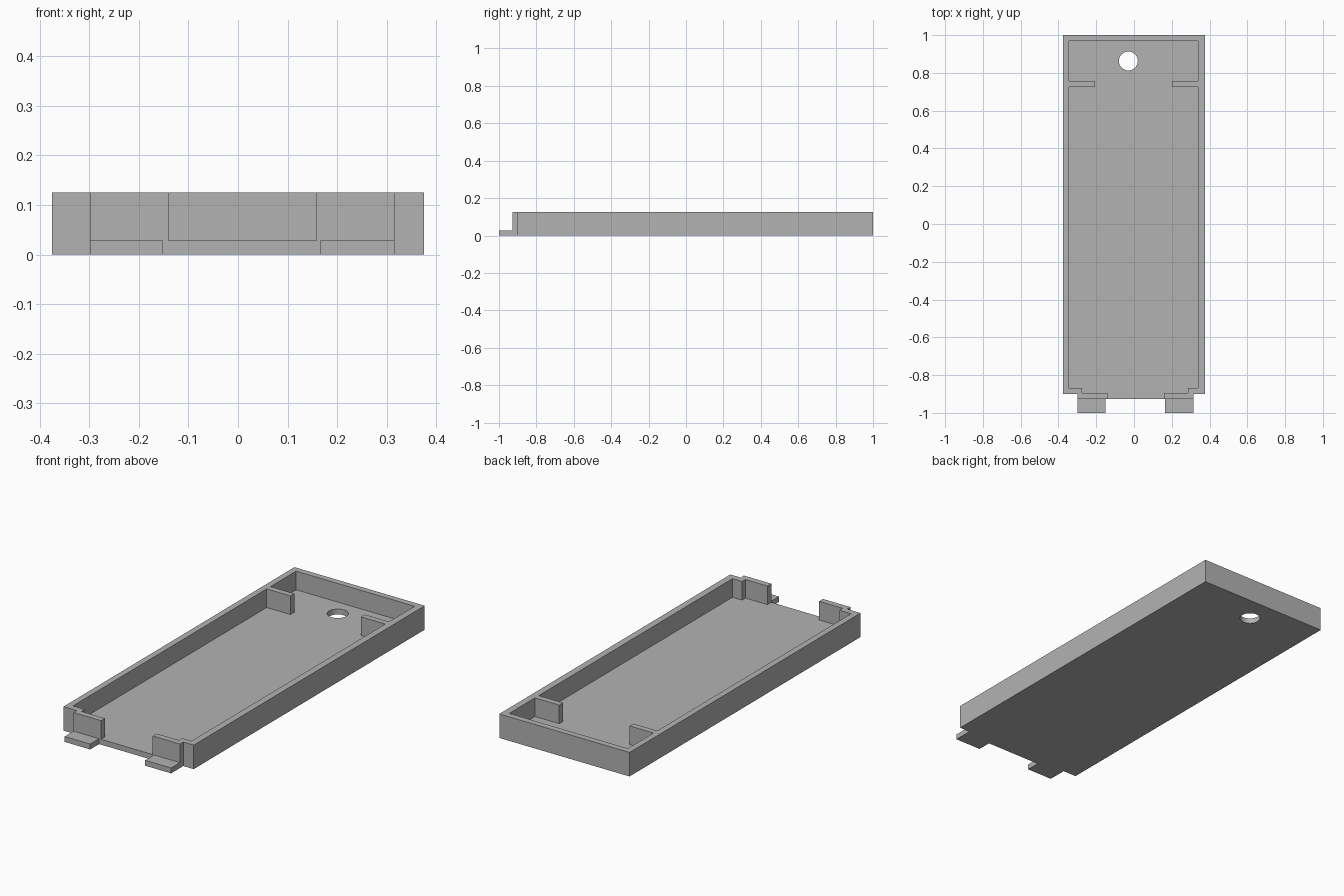
import bpy
import bmesh

cube = bpy.data.objects.get("Cube")
if cube:
    bpy.data.objects.remove(cube, do_unlink=True)

HEIGHT, FLOOR = 0.125, 0.028

grey = bpy.data.materials.new("plain grey")
grey.use_nodes = True
colour = (0.45, 0.45, 0.45, 1)
grey.diffuse_color = colour
grey.node_tree.nodes["Principled BSDF"].inputs["Base Color"].default_value = colour


def link(name, bm):
    bmesh.ops.recalc_face_normals(bm, faces=bm.faces)
    mesh = bpy.data.meshes.new(name)
    bm.to_mesh(mesh)
    bm.free()
    mesh.materials.append(grey)
    obj = bpy.data.objects.new(name, mesh)
    bpy.context.collection.objects.link(obj)
    return obj


def prism(name, outline, z0, z1):
    """Extrude a flat outline from z0 up to z1."""
    bm = bmesh.new()
    face = bm.faces.new([bm.verts.new((x, y, z0)) for x, y in outline])
    top = bmesh.ops.extrude_face_region(bm, geom=[face])["geom"]
    verts = [v for v in top if isinstance(v, bmesh.types.BMVert)]
    bmesh.ops.translate(bm, verts=verts, vec=(0, 0, z1 - z0))
    return link(name, bm)


def cut(target, cutter):
    cutter.hide_render = True
    mod = target.modifiers.new("cut", "BOOLEAN")
    mod.operation = "DIFFERENCE"
    mod.solver = "EXACT"
    mod.object = cutter
    bpy.context.view_layer.objects.active = target
    bpy.ops.object.modifier_apply(modifier=mod.name)
    bpy.data.objects.remove(cutter, do_unlink=True)


# Tray body with a shallow step along the front
tray = prism("tray", [
    (-0.375, -0.9), (-0.298, -0.9), (-0.298, -0.927), (0.315, -0.927),
    (0.315, -0.9), (0.375, -0.9), (0.375, 1), (-0.375, 1)], 0, HEIGHT)

# Cavity leaves the side walls, two ribs, stepped front walls and an open front
cavity = prism("cavity_cutter", [
    (-0.14, -1.1), (-0.14, -0.895), (-0.275, -0.895), (-0.275, -0.868),
    (-0.343, -0.868), (-0.343, 0.726), (-0.206, 0.726), (-0.206, 0.757),
    (-0.343, 0.757), (-0.343, 0.968), (0.34, 0.968), (0.34, 0.757),
    (0.2, 0.757), (0.2, 0.726), (0.34, 0.726), (0.34, -0.868),
    (0.285, -0.868), (0.285, -0.895), (0.158, -0.895), (0.158, -1.1)],
    FLOOR, HEIGHT + 0.1)
cut(tray, cavity)

# Round hole through the floor
bm = bmesh.new()
bmesh.ops.create_cone(bm, cap_ends=True, segments=48, radius1=0.05, radius2=0.05, depth=0.2)
bmesh.ops.translate(bm, verts=bm.verts, vec=(-0.03, 0.863, 0))
cut(tray, link("hole_cutter", bm))

# Thin tabs sticking out at the front
for name, x0, x1 in (("right_tab", -0.298, -0.151), ("left_tab", 0.165, 0.315)):
    prism(name, [(x0, -1), (x1, -1), (x1, -0.927), (x0, -0.927)], 0, FLOOR)

# Smooth only the hole wall, keeping every corner sharp
bpy.ops.object.select_all(action="DESELECT")
tray.select_set(True)
bpy.context.view_layer.objects.active = tray
bpy.ops.object.shade_smooth_by_angle()
